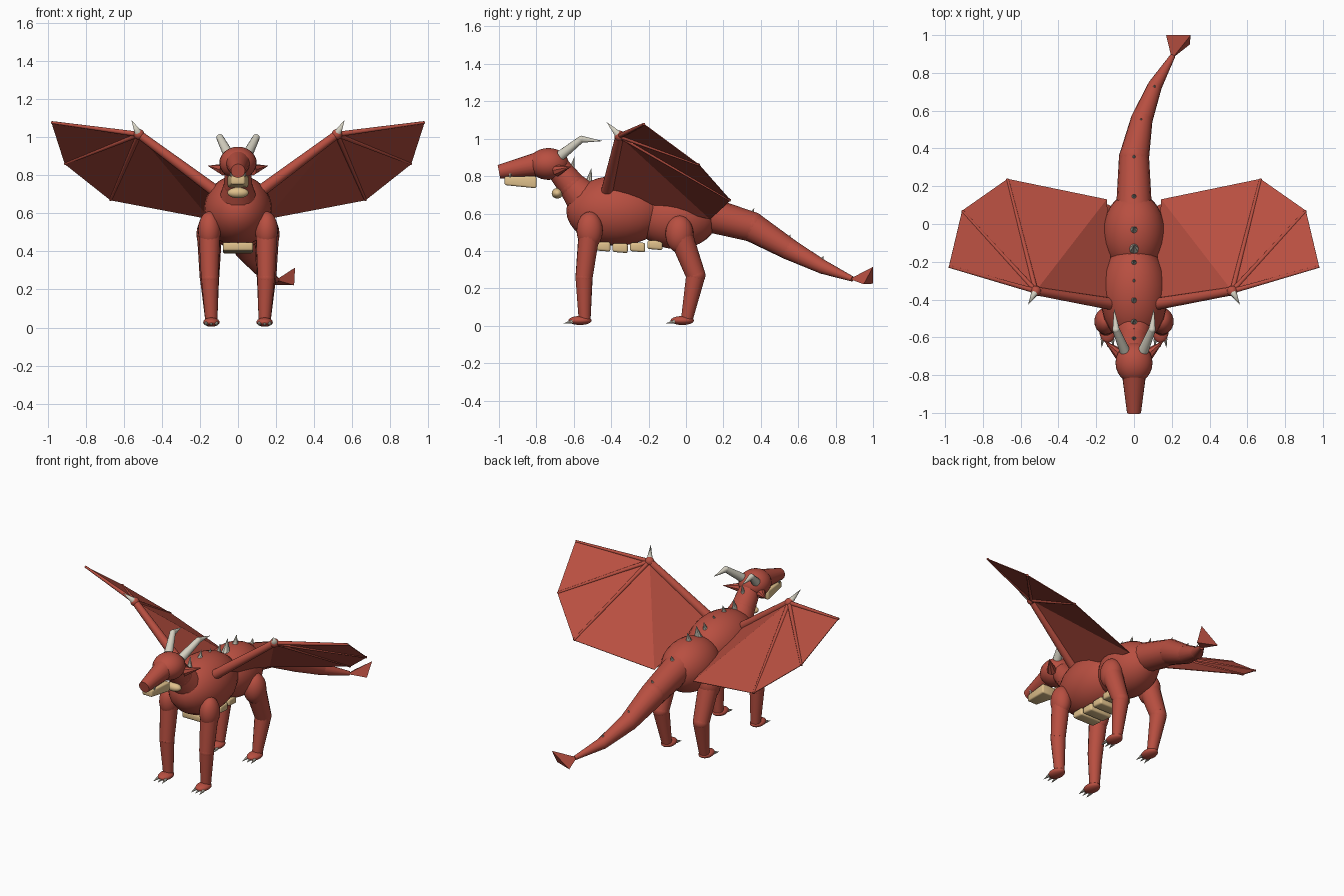
import bpy, bmesh
from math import radians
from mathutils import Vector, Matrix

if "Cube" in bpy.data.objects:
    bpy.data.objects.remove(bpy.data.objects["Cube"], do_unlink=True)


def material(name, rgb):
    m = bpy.data.materials.new(name)
    m.use_nodes = True
    m.diffuse_color = (*rgb, 1)
    m.node_tree.nodes["Principled BSDF"].inputs["Base Color"].default_value = (*rgb, 1)
    return m


RED = material("brick red", (0.48, 0.078, 0.052))
CREAM = material("belly cream", (0.74, 0.53, 0.26))
BONE = material("bone white", (0.66, 0.63, 0.53))


def finish(name, bm, mat, smooth=True):
    mesh = bpy.data.meshes.new(name)
    bmesh.ops.recalc_face_normals(bm, faces=bm.faces)
    bm.to_mesh(mesh)
    bm.free()
    mesh.materials.append(mat)
    ob = bpy.data.objects.new(name, mesh)
    bpy.context.collection.objects.link(ob)
    if smooth:
        bpy.ops.object.select_all(action="DESELECT")
        ob.select_set(True)
        bpy.context.view_layer.objects.active = ob
        bpy.ops.object.shade_smooth_by_angle(angle=radians(40))
    return ob


def add_ball(bm, loc, size):
    bmesh.ops.create_uvsphere(bm, u_segments=24, v_segments=16, radius=1,
                              matrix=Matrix.Translation(loc) @ Matrix.Diagonal((*size, 1)))


def add_cone(bm, a, b, r1, r2, sides=16):
    a, b = Vector(a), Vector(b)
    d = b - a
    rot = d.to_track_quat("Z", "Y").to_matrix().to_4x4()
    bmesh.ops.create_cone(bm, cap_ends=True, segments=sides, radius1=r1, radius2=r2,
                          depth=d.length, matrix=Matrix.Translation((a + b) / 2) @ rot)


def ball(name, loc, size, mat=RED):
    bm = bmesh.new()
    add_ball(bm, loc, size)
    return finish(name, bm, mat)


def tube(name, path, mat=RED, sides=16):
    """Tapered segments through (x, y, z, radius) points, with round joints."""
    bm = bmesh.new()
    for p, q in zip(path, path[1:]):
        add_cone(bm, p[:3], q[:3], p[3], q[3], sides)
    for p in path[1:-1]:
        add_ball(bm, p[:3], (p[3],) * 3)
    return finish(name, bm, mat)


def wedge(name, y0, y1, front, back, mat, bevel):
    """Tapered block; each end is (half width, bottom, top)."""
    bm = bmesh.new()
    ends = []
    for y, (w, lo, hi) in ((y0, front), (y1, back)):
        ends.append([bm.verts.new(c) for c in ((-w, y, lo), (w, y, lo), (w, y, hi), (-w, y, hi))])
    for e in ends:
        bm.faces.new(e)
    for i in range(4):
        j = (i + 1) % 4
        bm.faces.new((ends[0][i], ends[0][j], ends[1][j], ends[1][i]))
    bmesh.ops.recalc_face_normals(bm, faces=bm.faces)
    bmesh.ops.bevel(bm, geom=bm.edges[:], offset=bevel, segments=3, profile=0.5, affect="EDGES")
    return finish(name, bm, mat)


# Body, neck and tail
ball("chest", (0, -0.37, 0.615), (0.18, 0.27, 0.187))
ball("hips", (0, -0.05, 0.58), (0.165, 0.22, 0.17))
tube("neck", [(0, -0.52, 0.65, 0.11), (0, -0.61, 0.75, 0.075), (0, -0.69, 0.85, 0.065)])
tube("tail", [(0, 0.08, 0.605, 0.095), (0, 0.35, 0.53, 0.08), (0.04, 0.55, 0.41, 0.058),
              (0.11, 0.73, 0.315, 0.038), (0.205, 0.89, 0.25, 0.014)])

# Tail blade
bm = bmesh.new()
tip, low, high, side = [bm.verts.new(c) for c in
                        ((0.2, 0.875, 0.25), (0.17, 1, 0.225), (0.3, 1, 0.315), (0.295, 0.95, 0.222))]
for f in ((tip, low, high), (tip, high, side), (tip, side, low), (low, side, high)):
    bm.faces.new(f)
finish("tail_blade", bm, RED, smooth=False)

# Head
ball("skull", (0, -0.735, 0.865), (0.098, 0.108, 0.085))
tube("snout", [(0, -0.78, 0.866, 0.066), (0, -1.0, 0.823, 0.037)], sides=20)
wedge("lower_jaw", -0.97, -0.8, (0.036, 0.752, 0.798), (0.055, 0.735, 0.8), CREAM, 0.01)
ball("throat_plate", (0, -0.688, 0.708), (0.056, 0.03, 0.028), CREAM)

# Belly plates
for i, z in enumerate((0.418, 0.41, 0.414, 0.426)):
    y = -0.445 + i * 0.093
    wedge(f"belly_plate_{i + 1}", y - 0.041, y + 0.041, (0.08, z - 0.015, z + 0.03),
          (0.08, z - 0.022, z + 0.03), CREAM, 0.012)

# Back spikes: x, y, base height, length, radius
spikes = [(0, -0.615, 0.82, 0.1, 0.02), (0, -0.525, 0.75, 0.105, 0.025),
          (0, -0.41, 0.785, 0.07, 0.022), (0, -0.31, 0.785, 0.04, 0.014),
          (0, -0.21, 0.75, 0.07, 0.02), (0, -0.13, 0.735, 0.09, 0.028),
          (0, -0.035, 0.735, 0.08, 0.025), (0, 0.14, 0.675, 0.05, 0.018),
          (0, 0.345, 0.595, 0.045, 0.02), (0.038, 0.54, 0.455, 0.045, 0.02),
          (0.108, 0.715, 0.34, 0.045, 0.02)]
for i, (x, y, z, h, r) in enumerate(spikes):
    tube(f"back_spike_{i + 1}", [(x, y, z - 0.01, r), (x, y + 0.02, z + h - 0.01, 0)], BONE, 8)


def leg(name, s, path, shoulder):
    """Leg with a shoulder mass, paw and three claws."""
    x, y, z, _ = path[0]
    ball(name + "_shoulder", (s * x, y, z - 0.01), shoulder)
    tube(name, [(s * px, py, pz, r) for px, py, pz, r in path])
    ax, ay = path[-1][0] * s, path[-1][1]
    ball(name + "_paw", (ax, ay - 0.025, 0.028), (0.043, 0.062, 0.024))
    for k in (-1, 0, 1):
        cx = ax + k * 0.026
        tube(f"{name}_claw_{k + 2}", [(cx, ay - 0.065, 0.022, 0.011),
                                      (cx + k * 0.006, ay - 0.115, 0.012, 0)], BONE, 8)


def wing(name, s):
    pt = lambda x, y, z: (s * x, y, z)
    root, elbow = pt(0.11, -0.425, 0.71), pt(0.52, -0.355, 1.015)
    tips = [pt(0.98, -0.225, 1.078), pt(0.91, 0.07, 0.86), pt(0.67, 0.238, 0.67)]
    anchor = pt(0.145, 0.13, 0.57)
    tube(name + "_arm", [(*root, 0.032), (*elbow, 0.022)])
    ball(name + "_elbow", elbow, (0.028,) * 3)
    tube(name + "_claw", [(*elbow, 0.022), (*pt(0.56, -0.425, 1.09), 0)], BONE, 10)
    for i, t in enumerate(tips):
        tube(f"{name}_finger_{i + 1}", [(*elbow, 0.014), (*t, 0.007)], sides=10)
    # Skin stretched as a fan of triangles from the elbow
    bm = bmesh.new()
    hub = bm.verts.new(elbow)
    rim = [bm.verts.new(c) for c in (*tips, anchor, root)]
    for a, b in zip(rim, rim[1:]):
        bm.faces.new((hub, a, b))
    skin = finish(name + "_skin", bm, RED, smooth=False)
    mod = skin.modifiers.new("thickness", "SOLIDIFY")
    mod.thickness = 0.004
    mod.offset = 0


# Paired parts
for s, label in ((1, "left"), (-1, "right")):
    leg(f"{label}_front_leg", s, [(0.15, -0.515, 0.52, 0.058), (0.148, -0.545, 0.26, 0.046),
                                  (0.14, -0.542, 0.035, 0.032)], (0.06, 0.07, 0.1))
    leg(f"{label}_hind_leg", s, [(0.15, -0.035, 0.5, 0.066), (0.15, 0.052, 0.27, 0.052),
                                 (0.14, 0.005, 0.035, 0.032)], (0.068, 0.075, 0.1))
    wing(f"{label}_wing", s)
    tube(f"{label}_horn", [(s * 0.05, -0.67, 0.91, 0.028), (s * 0.095, -0.56, 0.997, 0.019),
                           (s * 0.105, -0.45, 0.988, 0.001)], BONE, 12)
    tube(f"{label}_ear", [(s * 0.075, -0.69, 0.83, 0.032), (s * 0.16, -0.615, 0.85, 0)], RED, 8)
    tube(f"{label}_fang", [(s * 0.035, -0.94, 0.815, 0.009), (s * 0.035, -0.942, 0.775, 0)], BONE, 8)
